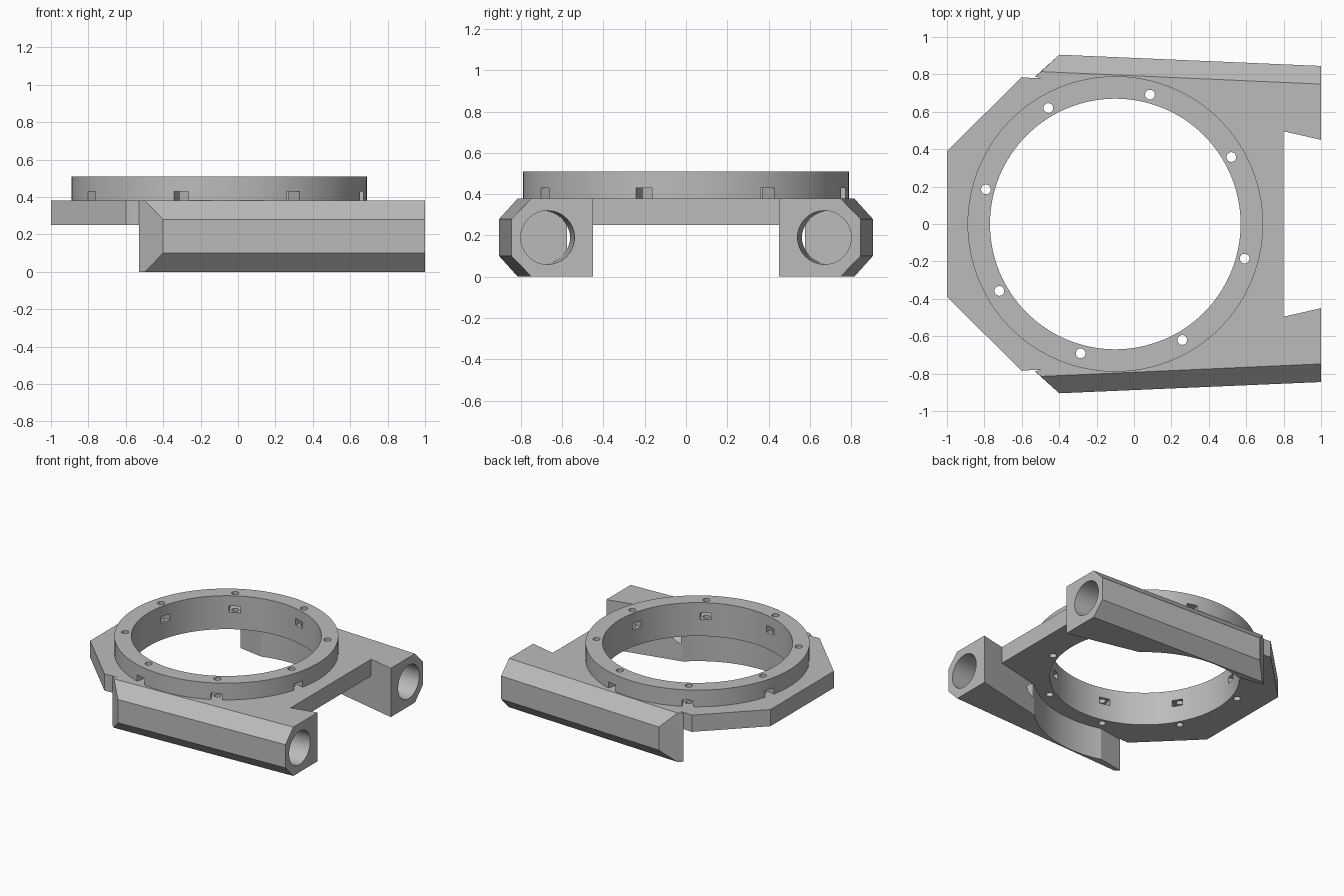
import bpy, bmesh
from math import cos, sin, atan2, radians, pi, sqrt
from mathutils import Vector, Matrix

if "Cube" in bpy.data.objects:
    bpy.data.objects.remove(bpy.data.objects["Cube"])

grey = bpy.data.materials.new("plain grey")
grey.use_nodes = True
grey.diffuse_color = (0.5, 0.5, 0.5, 1)
grey.node_tree.nodes["Principled BSDF"].inputs["Base Color"].default_value = (0.5, 0.5, 0.5, 1)

CX = -0.10                       # ring axis
TOP, PLATE_LOW, RING_TOP = 0.38, 0.25, 0.51


def finish(name, bm):
    bmesh.ops.recalc_face_normals(bm, faces=bm.faces)
    mesh = bpy.data.meshes.new(name)
    bm.to_mesh(mesh)
    bm.free()
    mesh.materials.append(grey)
    ob = bpy.data.objects.new(name, mesh)
    bpy.context.collection.objects.link(ob)
    return ob


def stack(name, layers):
    """Solid from equal-length plan outlines [(z, points), ...]."""
    bm = bmesh.new()
    rings = [[bm.verts.new((x, y, z)) for x, y in pts] for z, pts in layers]
    n = len(rings[0])
    bm.faces.new(rings[0])
    bm.faces.new(rings[-1])
    for a, b in zip(rings, rings[1:]):
        for i in range(n):
            j = (i + 1) % n
            bm.faces.new((a[i], a[j], b[j], b[i]))
    return finish(name, bm)


def cylinder(name, start, end, radius, segments=128):
    start, end = Vector(start), Vector(end)
    axis = end - start
    bm = bmesh.new()
    matrix = Matrix.Translation((start + end) / 2) @ axis.to_track_quat('Z', 'Y').to_matrix().to_4x4()
    bmesh.ops.create_cone(bm, cap_ends=True, segments=segments, radius1=radius,
                          radius2=radius, depth=axis.length, matrix=matrix)
    return finish(name, bm)


def combine(target, other, operation):
    mod = target.modifiers.new("combine", 'BOOLEAN')
    mod.operation, mod.object, mod.solver = operation, other, 'EXACT'
    bpy.context.view_layer.objects.active = target
    bpy.ops.object.modifier_apply(modifier=mod.name)
    bpy.data.objects.remove(other)


# Base plate, mirrored outline
half = [(-1, .39), (-.6, .785), (-.535, .78), (CX, .79), (.7, .7), (.8, .7), (.8, .49)]
outline = half + [(x, -y) for x, y in reversed(half)]
body = stack("ring_mount_body", [(PLATE_LOW, outline), (TOP, outline)])

# Raised ring
combine(body, cylinder("ring", (CX, 0, .3), (CX, 0, RING_TOP), .79), 'UNION')


# Side arms: chamfered outside, curved inside, angled rear end
def arm_outline(side, inset):
    r = .787
    a0, a1 = atan2(.566, .42 - CX), atan2(.757, -.33 - CX)
    arc = [(CX + r * cos(a0 + (a1 - a0) * i / 32), r * sin(a0 + (a1 - a0) * i / 32))
           for i in range(33)]
    pts = [(-.53, .787), (-.4 - inset, .905 - inset * .93), (1, .845 - inset), (1, .45)] + arc
    return [(x, side * y) for x, y in pts]


for side in (1, -1):
    arm = stack("arm", [(z, arm_outline(side, c)) for z, c in
                        ((0, .097), (.1, 0), (.28, 0), (TOP, .097))])
    combine(body, arm, 'UNION')

# Central bore
combine(body, cylinder("bore", (CX, 0, 0), (CX, 0, .7), .67), 'DIFFERENCE')

# Rod sockets in the arm ends
for side in (1, -1):
    socket = cylinder("socket", (1.1, side * .666, .19), (.45, side * .694, .19), .13, 64)
    combine(body, socket, 'DIFFERENCE')

# Screw holes and nut windows around the ring
for k in range(8):
    angle = radians(30 + 45 * k)
    x, y = CX + .716 * cos(angle), .716 * sin(angle)
    bm = bmesh.new()
    place = Matrix.Translation((x, y, (TOP + .43) / 2)) @ Matrix.Rotation(angle, 4, 'Z')
    bmesh.ops.create_cube(bm, size=1, matrix=place @ Matrix.Diagonal((.26, .08, .05, 1)))
    combine(body, finish("window", bm), 'DIFFERENCE')
    combine(body, cylinder("screw", (x, y, .2), (x, y, .6), .026, 24), 'DIFFERENCE')

bpy.ops.object.select_all(action='DESELECT')
body.select_set(True)
bpy.context.view_layer.objects.active = body
bpy.ops.object.shade_smooth_by_angle(angle=radians(25))
